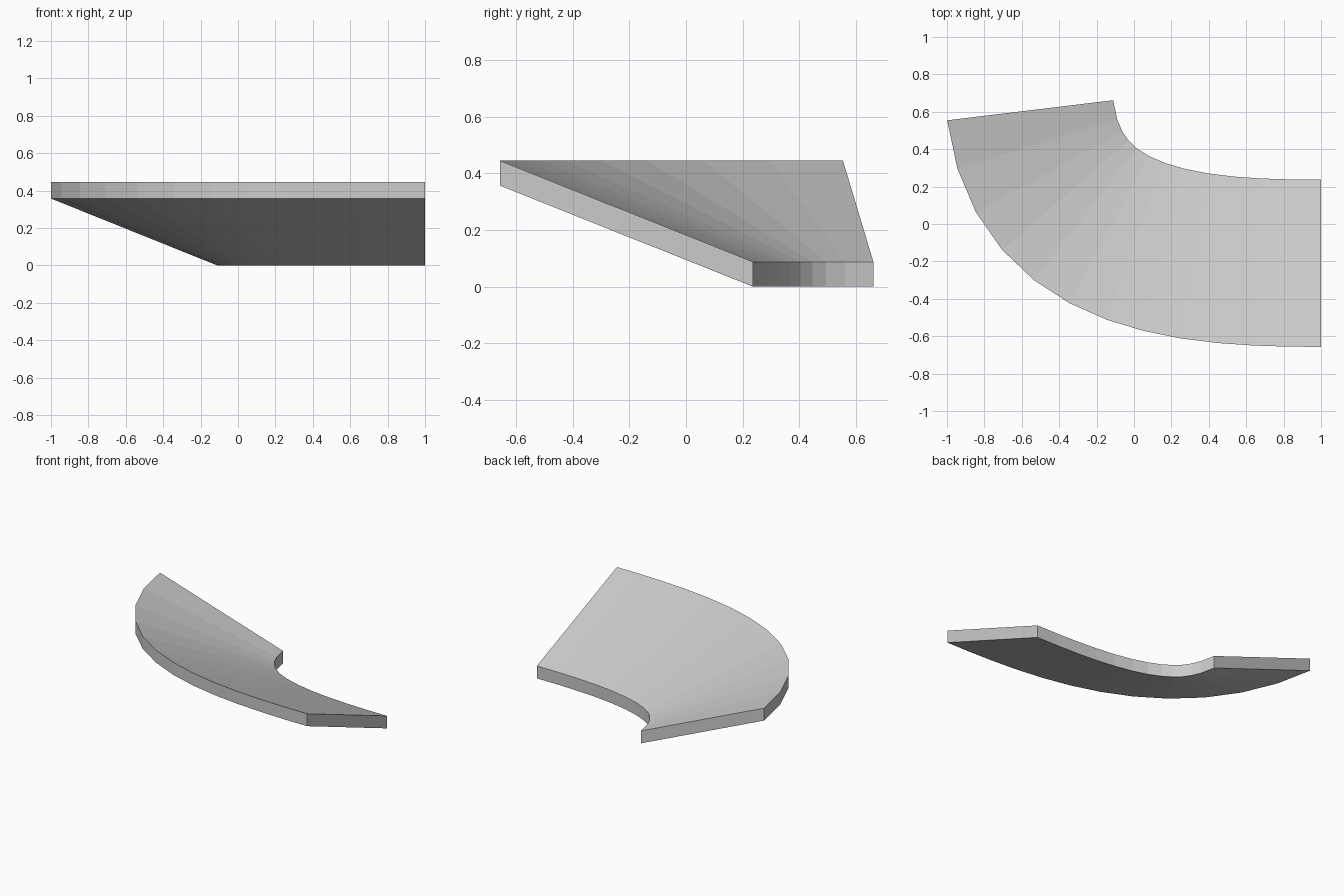
import bpy
import bmesh
from mathutils import Vector

default = bpy.data.objects.get("Cube")
if default:
    bpy.data.objects.remove(default, do_unlink=True)

SEGMENTS = 12
HALF_WIDTH = 0.447
THICKNESS = 0.088
BANK_HEIGHT = 0.357

# Plain grey surface
grey = bpy.data.materials.new("light_grey")
grey.use_nodes = True
colour = (0.6, 0.6, 0.6, 1)
grey.diffuse_color = colour
grey.node_tree.nodes["Principled BSDF"].inputs["Base Color"].default_value = colour

# Centre line of the bend, as one cubic curve
start = Vector((1, -0.21))
end = Vector((-0.555, 0.608))
end_heading = Vector((-0.12, 0.993))
p0, p1, p2, p3 = start, start - Vector((0.67, 0)), end - end_heading * 0.78, end


def centre(t):
    u = 1 - t
    return p0 * u**3 + p1 * 3 * u * u * t + p2 * 3 * u * t * t + p3 * t**3


def heading(t):
    u = 1 - t
    return ((p1 - p0) * u * u + (p2 - p1) * 2 * u * t + (p3 - p2) * t * t).normalized()


# Banked slab: sweep a sheared cross-section along the bend
bm = bmesh.new()
rings = []
for i in range(SEGMENTS + 1):
    t = i / SEGMENTS
    mid, along = centre(t), heading(t)
    side = Vector((along.y, -along.x)) * HALF_WIDTH
    inner, outer = mid + side, mid - side
    section = [(inner, 0), (outer, BANK_HEIGHT),
               (outer, BANK_HEIGHT + THICKNESS), (inner, THICKNESS)]
    rings.append([bm.verts.new((p.x, p.y, z)) for p, z in section])

for a, b in zip(rings, rings[1:]):
    for k in range(4):
        n = (k + 1) % 4
        bm.faces.new((a[k], a[n], b[n], b[k]))
bm.faces.new(rings[0])
bm.faces.new(rings[-1])
bmesh.ops.recalc_face_normals(bm, faces=bm.faces)

mesh = bpy.data.meshes.new("banked_curve")
bm.to_mesh(mesh)
bm.free()
mesh.materials.append(grey)
slab = bpy.data.objects.new("banked_curve", mesh)
bpy.context.collection.objects.link(slab)
